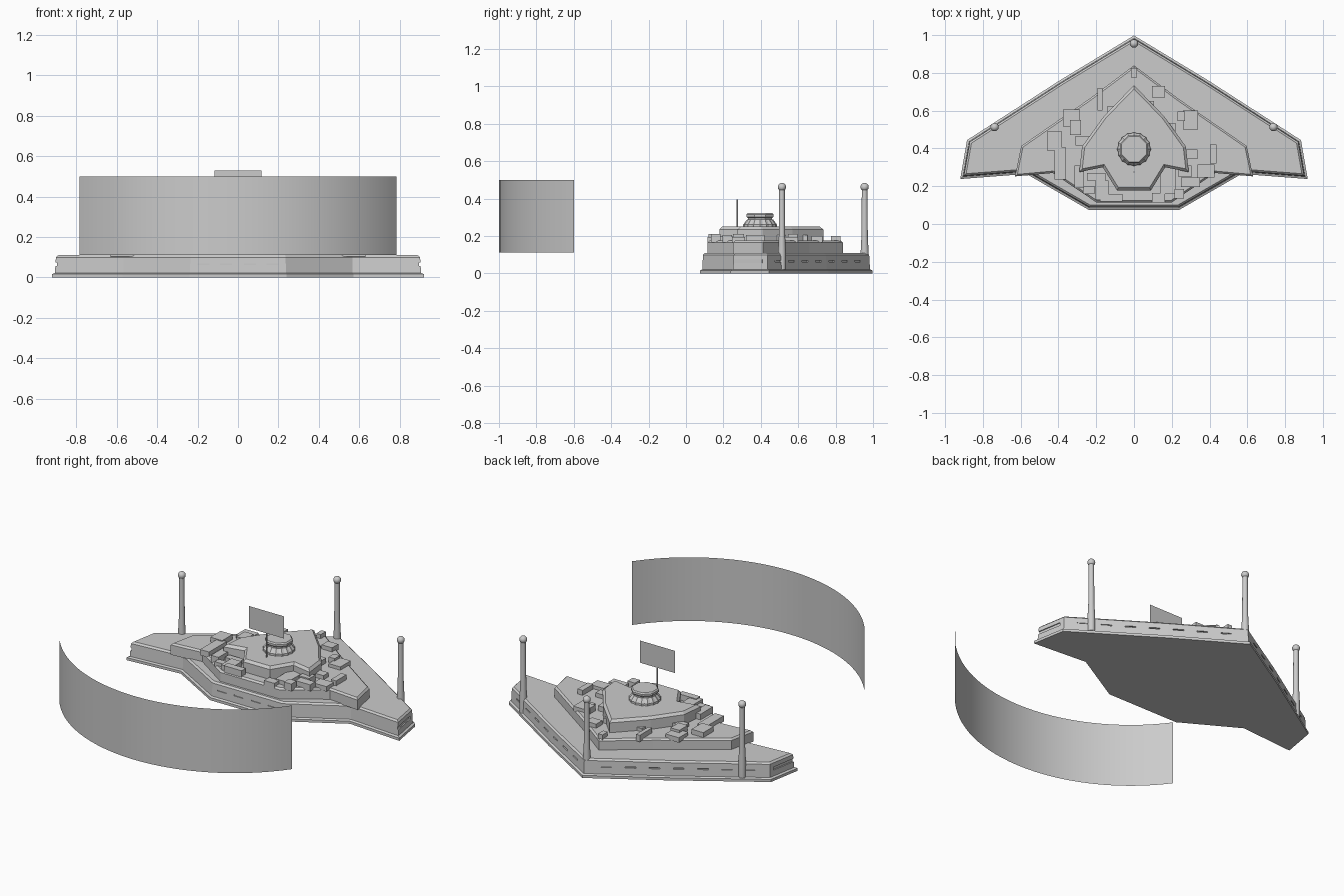
import bpy, bmesh, math
from mathutils import Vector, Matrix

if "Cube" in bpy.data.objects:
    bpy.data.objects.remove(bpy.data.objects["Cube"])


def finish(bm, name):
    bmesh.ops.recalc_face_normals(bm, faces=bm.faces[:])
    me = bpy.data.meshes.new(name)
    bm.to_mesh(me)
    bm.free()
    ob = bpy.data.objects.new(name, me)
    bpy.context.collection.objects.link(ob)
    return ob


def inset(pts, d):
    """Mitred inward offset of a counter-clockwise outline."""
    out = []
    for i, p in enumerate(pts):
        a = (p - pts[i - 1]).normalized()
        b = (pts[(i + 1) % len(pts)] - p).normalized()
        na, nb = Vector((-a.y, a.x)), Vector((-b.y, b.x))
        out.append(p + (na + nb) * d / (1 + na.dot(nb)))
    return out


def tier(name, half, levels):
    """Mirror a right-hand half outline (front to back) and loft it upward."""
    pts = [Vector(p) for p in half]
    pts += [Vector((-p.x, p.y)) for p in reversed(pts) if p.x > 0]
    bm = bmesh.new()
    rings = [[bm.verts.new((p.x, p.y, z)) for p in inset(pts, d)] for z, d in levels]
    n = len(pts)
    for lo, hi in zip(rings, rings[1:]):
        for i in range(n):
            bm.faces.new((lo[i], lo[(i + 1) % n], hi[(i + 1) % n], hi[i]))
    bm.faces.new(rings[0])
    bm.faces.new(rings[-1])
    return finish(bm, name)


def add_box(bm, c, s, angle=0):
    m = Matrix.Translation(c) @ Matrix.Rotation(angle, 4, 'Z') @ Matrix.Diagonal((*s, 1))
    bmesh.ops.create_cube(bm, size=1, matrix=m)


def lathe(name, profile, sides, loc, turn=0.0):
    bm = bmesh.new()
    rings = []
    for r, z in profile:
        rings.append([bm.verts.new((loc[0] + r * math.cos(turn + i * math.tau / sides),
                                    loc[1] + r * math.sin(turn + i * math.tau / sides), z))
                      for i in range(sides)])
    for lo, hi in zip(rings, rings[1:]):
        for i in range(sides):
            j = (i + 1) % sides
            bm.faces.new((lo[i], lo[j], hi[j], hi[i]))
    bm.faces.new(rings[0])
    bm.faces.new(rings[-1])
    return finish(bm, name)


def smooth(ob):
    bpy.ops.object.select_all(action='DESELECT')
    bpy.context.view_layer.objects.active = ob
    ob.select_set(True)
    bpy.ops.object.shade_smooth_by_angle()


# Arrowhead hull with a skirt around the bottom
hull = tier("hull", [(.24, .075), (.57, .265), (.92, .238), (.884, .444), (.39, .762), (0, .998)],
            [(0, 0), (.016, 0), (.022, .012), (.1, .016), (.11, .026)])
# Middle deck
tier("middle_deck", [(.2, .115), (.43, .27), (.63, .252), (.597, .413), (.24, .66), (0, .84)],
     [(.105, 0), (.165, 0), (.175, .01)])
# Upper deck on a recessed wall
tier("upper_deck", [(.09, .178), (.165, .3), (.29, .275), (.275, .41), (.16, .57), (0, .735)],
     [(.17, 0), (.235, 0), (.25, .014)])

# Slots cut into the hull walls
bm = bmesh.new()
for s in (-1, 1):
    add_box(bm, (s * .893, .33, .066), (.02, .16, .018), s * .172)
    a, b = Vector((.872, .438)), Vector((0, .982))
    ang = math.atan2(b.y - a.y, b.x - a.x)
    for i in range(7):
        p = a.lerp(b, .1 + .13 * i)
        add_box(bm, (s * p.x, p.y, .065), (.06, .012, .007), s * ang)
    for x in (.06, .17):
        add_box(bm, (s * x, .088, .065), (.06, .012, .007))
slots = finish(bm, "slot_cutter")
slots.hide_render = True
slots.hide_viewport = True
cut = hull.modifiers.new("slots", 'BOOLEAN')
cut.operation = 'DIFFERENCE'
cut.object = slots

# Equipment blocks scattered over the middle deck (x, y, width, depth)
blocks = [(-.42, .44, .08, .1), (-.33, .56, .09, .09), (-.31, .51, .06, .08), (-.39, .32, .06, .17),
          (-.18, .66, .025, .12), (-.27, .44, .08, .05), (-.29, .25, .05, .12), (-.20, .25, .1, .04),
          (-.17, .18, .07, .1), (-.24, .18, .06, .04), (-.12, .14, .12, .04), (.13, .70, .07, .06),
          (.08, .63, .05, .04), (.30, .55, .08, .1), (.25, .57, .04, .05), (.28, .37, .11, .05),
          (.42, .37, .035, .1), (.38, .28, .09, .07), (.27, .28, .07, .06), (.18, .23, .08, .14),
          (.30, .22, .1, .05), (.13, .14, .07, .05), (.24, .16, .05, .05), (0, .80, .03, .05),
          (.20, .50, .04, .07), (-.12, .60, .04, .05)]
bm = bmesh.new()
for i, (x, y, w, d) in enumerate(blocks):
    top = (.205, .195, .21, .2)[i % 4]
    add_box(bm, (x, y, (top + .165) / 2), (w, d, top - .165))
finish(bm, "equipment_blocks")

# Octagonal turret
c = (0, .396)
lathe("turret_base", [(.09, .245), (.09, .262), (.07, .288)], 8, c)
lathe("turret_collar", [(.09, .245), (.09, .262), (.07, .288), (.07, .302)], 8, c, math.pi / 8)
lathe("turret_cap", [(.07, .296), (.079, .303), (.079, .315), (.072, .322)], 8, c, math.pi / 8)

# Three lamp posts with ball tops
for label, x, y in (("rear", 0, .955), ("right", .738, .513), ("left", -.738, .513)):
    post = lathe(label + "_post", [(.021, .02), (.021, .12), (.017, .2), (.015, .45)], 16, (x, y))
    smooth(post)
    bm = bmesh.new()
    bmesh.ops.create_uvsphere(bm, u_segments=16, v_segments=10, radius=.022,
                              matrix=Matrix.Translation((x, y, .462)))
    smooth(finish(bm, label + "_ball"))

# Thin mast carrying a flat sign panel
lathe("sign_mast", [(.004, .245), (.004, .395)], 8, (0, .275))
bm = bmesh.new()
bm.faces.new([bm.verts.new(v) for v in ((-.117, .275, .395), (.117, .275, .395),
                                        (.117, .275, .53), (-.117, .275, .53))])
finish(bm, "sign_panel")

# Curved sheet screen standing in front
bm = bmesh.new()
half_w, sag, n = .785, .4, 32
R = (half_w ** 2 + sag ** 2) / (2 * sag)
A = math.asin(half_w / R)
cols = []
for i in range(n + 1):
    t = -A + 2 * A * i / n
    x, y = R * math.sin(t), -1 + R - R * math.cos(t)
    cols.append([bm.verts.new((x, y, z)) for z in (.112, .5)])
for p, q in zip(cols, cols[1:]):
    bm.faces.new((p[0], q[0], q[1], p[1]))
smooth(finish(bm, "curved_screen"))
